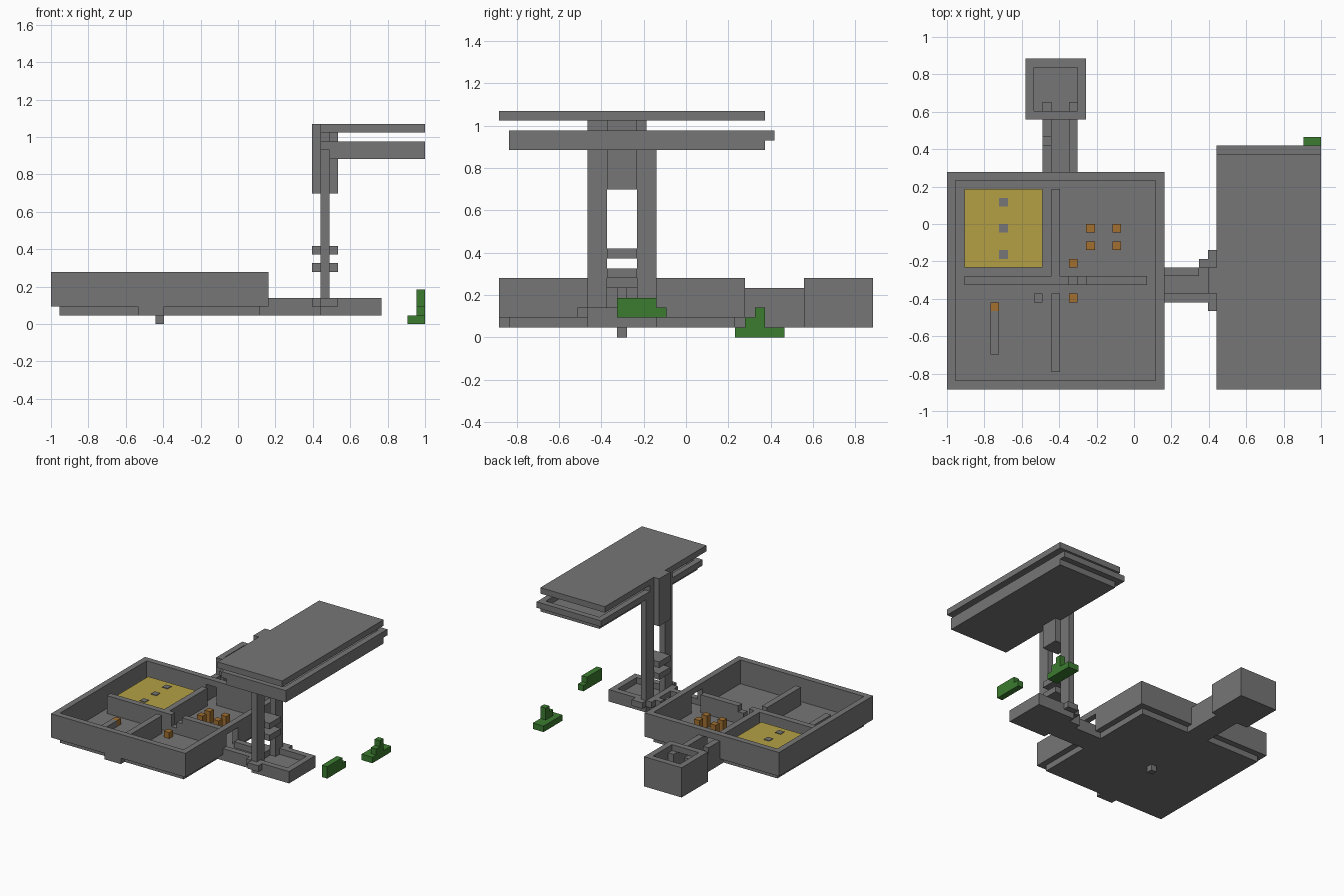
import bpy

cube = bpy.data.objects.get("Cube")
if cube:
    bpy.data.objects.remove(cube, do_unlink=True)

# One block is the module that everything is measured in
BLOCK = 2 / 43
HALF_X, HALF_Y = 21.5, 19


def material(name, colour):
    mat = bpy.data.materials.new(name)
    mat.use_nodes = True
    mat.diffuse_color = (*colour, 1)
    mat.node_tree.nodes["Principled BSDF"].inputs["Base Color"].default_value = (*colour, 1)
    return mat


GREY = material("stone grey", (.18, .18, .18))
YELLOW = material("straw yellow", (.45, .35, .06))
ORANGE = material("wood orange", (.36, .16, .03))
GREEN = material("leaf green", (.045, .2, .03))


def box(name, xs, ys, zs, mat=GREY):
    """Box between pairs of block coordinates."""
    corners = [((x - HALF_X) * BLOCK, (y - HALF_Y) * BLOCK, z * BLOCK)
               for x in xs for y in ys for z in zs]
    faces = [(0, 1, 3, 2), (4, 6, 7, 5), (0, 4, 5, 1), (2, 3, 7, 6), (0, 2, 6, 4), (1, 5, 7, 3)]
    mesh = bpy.data.meshes.new(name)
    mesh.from_pydata(corners, [], faces)
    mesh.materials.append(mat)
    obj = bpy.data.objects.new(name, mesh)
    bpy.context.collection.objects.link(obj)
    return obj


def wall(name, along, start, end, at, zs, door=None):
    """Wall one block thick along x or y, with an optional door under a lintel."""
    def part(label, a, b, heights):
        span, thick = (a, b), (at, at + 1)
        box(label, *((span, thick) if along == "x" else (thick, span)), heights)
    if door:
        part(name + "_lintel", *door, (zs[1] - 1, zs[1]))
        part(name + "_start", start, door[0], zs)
        part(name + "_end", door[1], end, zs)
    else:
        part(name, start, end, zs)


def ring(name, xs, ys, zs, **doors):
    """Four walls around a rectangle."""
    (x0, x1), (y0, y1) = xs, ys
    wall(name + "_front_wall", "x", x0, x1, y0, zs, doors.get("front"))
    wall(name + "_back_wall", "x", x0, x1, y1 - 1, zs, doors.get("back"))
    wall(name + "_right_wall", "y", y0 + 1, y1 - 1, x0, zs, doors.get("right"))
    wall(name + "_left_wall", "y", y0 + 1, y1 - 1, x1 - 1, zs, doors.get("left"))


FLOOR = (1, 2)
LOW = (2, 3)
MID = (2, 4)
TALL = (2, 5)

# Main hall
box("hall_floor", (1, 24), (1, 24), FLOOR)
ring("hall", (0, 25), (0, 25), (2, 6), back=(12, 14), left=(11, 14))
box("hall_front_sill", (10, 13), (0, 1), FLOOR)
box("hall_floor_peg", (12, 13), (12, 13), (0, 1))

# Room dividers
wall("divider_back", "y", 13, 23, 12, TALL)
wall("divider_front", "y", 2, 11, 12, TALL)
wall("divider_right", "x", 2, 14, 12, TALL)
wall("divider_low_post", "x", 14, 15, 12, LOW)
wall("divider_mid_post", "x", 15, 16, 12, MID)
wall("divider_left", "x", 16, 23, 12, TALL)

# Raised yellow bed with grey studs
box("yellow_bed", (2, 11), (14, 23), MID, YELLOW)
for y in (15, 18, 21):
    box("bed_stud", (6, 7), (y, y + 1), (2, 4.1))

# Hall furniture
for x in (16, 19):
    for y in (16, 18):
        box("chair", (x, x + 1), (y, y + 1), MID, ORANGE)
for y in (10, 14):
    box("stool", (14, 15), (y, y + 1), LOW, ORANGE)
box("grey_stool", (10, 11), (10, 11), LOW)
box("bench", (5, 6), (4, 9), LOW)
box("bench_end", (5, 6), (9, 10), LOW, ORANGE)

# Back passage and back room
box("passage_floor", (11, 15), (24, 31), FLOOR)
wall("passage_left_wall", "y", 25, 31, 14, TALL)
wall("passage_right_wall", "y", 25, 28, 11, TALL)
wall("passage_right_dip", "y", 28, 29, 11, MID)
wall("passage_right_end", "y", 29, 31, 11, TALL)
box("back_room_floor", (9, 16), (31, 38), FLOOR)
ring("back_room", (9, 16), (31, 38), (2, 6), front=(12, 14))
for x in (11, 14):
    box("back_room_stub", (x, x + 1), (32, 33), TALL)

# Side passage to the tower
box("side_passage_floor", (24, 31), (10, 14), FLOOR)
wall("side_passage_front_wall", "x", 25, 31, 10, LOW)
wall("side_passage_back_wall", "x", 25, 29, 13, LOW)
box("side_passage_corner", (29, 31), (14, 15), (1, 3))

# Tower base: a tray with wider shoulders below the columns
box("tower_base_floor", (31, 38), (9, 16), FLOOR)
ring("tower_base", (30, 38), (9, 16), LOW, right=(11, 14))
for y in (8, 16):
    box("tower_shoulder", (31, 33), (y, y + 1), LOW)

# Tower columns, rungs and head
box("tower_front_column", (31, 32), (9, 11), (2, 22))
box("tower_back_column", (31, 32), (14, 16), (2, 21))
box("tower_back_column_top", (31, 32), (14, 15), (21, 22))
for z in (6, 8):
    box("tower_rung", (30, 33), (11, 14), (z, z + 1))
box("tower_head", (30, 33), (11, 14), (15, 22))
box("tower_head_cap", (30, 31), (11, 14), (22, 23))

# Upper deck and roof
box("deck_floor", (32, 43), (1, 27), (19, 20))
ring("deck", (31, 43), (1, 28), (20, 21))
box("roof", (31, 43), (0, 27), (22, 23))

# Green shrubs
box("back_shrub_base", (41, 43), (24, 29), (0, 1), GREEN)
box("back_shrub_middle", (42, 43), (25, 27), FLOOR, GREEN)
box("back_shrub_top", (42, 43), (26, 27), LOW, GREEN)
box("front_shrub_base", (42, 43), (12, 17), LOW, GREEN)
box("front_shrub_top", (42, 43), (12, 16), (3, 4), GREEN)
